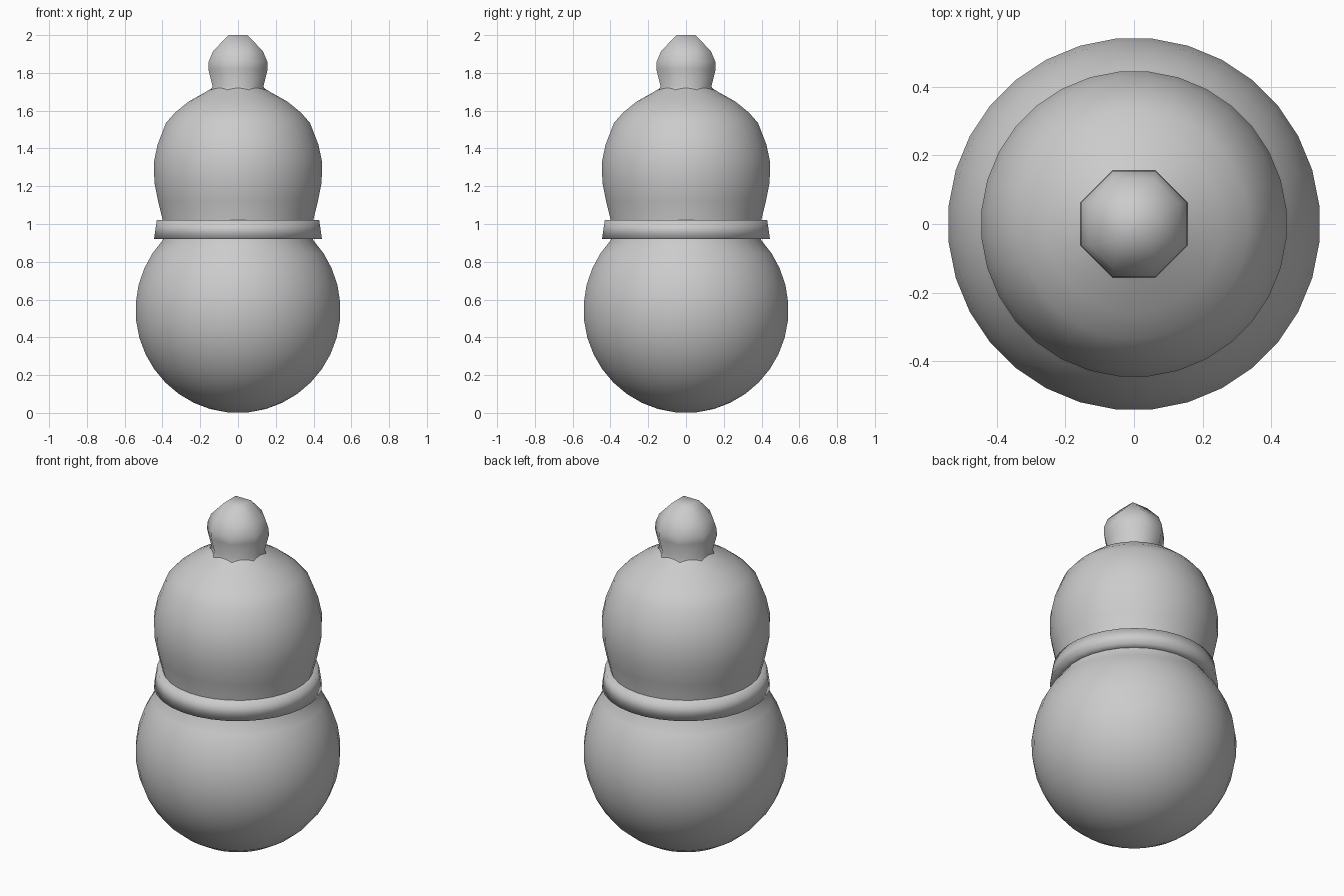
import bpy, bmesh
from math import sin, cos, pi, radians

if "Cube" in bpy.data.objects:
    bpy.data.objects.remove(bpy.data.objects["Cube"])


def loft(name, rings, angle, cap_top=False, cap_bottom=False):
    """Skin a stack of equally sized point rings, listed bottom to top."""
    bm = bmesh.new()
    rows = [[bm.verts.new(p) for p in ring] for ring in rings]
    n = len(rows[0])
    for low, high in zip(rows, rows[1:]):
        for i in range(n):
            j = (i + 1) % n
            bm.faces.new((low[i], low[j], high[j], high[i]))
    if cap_bottom:
        bm.faces.new(rows[0][::-1])
    if cap_top:
        bm.faces.new(rows[-1])
    bmesh.ops.remove_doubles(bm, verts=bm.verts, dist=1e-4)
    mesh = bpy.data.meshes.new(name)
    bm.to_mesh(mesh)
    bm.free()
    ob = bpy.data.objects.new(name, mesh)
    bpy.context.collection.objects.link(ob)
    bpy.ops.object.select_all(action='DESELECT')
    ob.select_set(True)
    bpy.context.view_layer.objects.active = ob
    bpy.ops.object.shade_smooth_by_angle(angle=radians(angle))
    return ob


def circle(r, z, n=32):
    return [(r * cos((i + .5) * 2 * pi / n), r * sin((i + .5) * 2 * pi / n), z)
            for i in range(n)]


def octagon(a, b, z):
    """Octagon with sides at distance a and half side length b."""
    return [(x, y, z) for x, y in ((a, -b), (a, b), (b, a), (-b, a),
                                   (-a, b), (-a, -b), (-b, -a), (b, -a))]


# Body: round base flowing through the waist into the domed upper half
R = 0.545
base = [(R * sin(t), R - R * cos(t)) for t in
        [radians(6 + i * 127 / 13) for i in range(14)]]
upper = [(0.397, 0.97), (0.40, 1.02), (0.425, 1.12), (0.445, 1.22),
         (0.447, 1.33), (0.428, 1.42), (0.383, 1.535), (0.335, 1.59),
         (0.26, 1.65), (0.175, 1.697), (0.13, 1.725)]
loft("body", [circle(r, z) for r, z in base + upper], 50, cap_bottom=True)

# Waist band: slightly tapered collar
band = [(0.385, 0.92), (0.447, 0.92), (0.432, 1.02), (0.385, 1.02)]
loft("waist_band", [circle(r, z) for r, z in band], 100)

# Top knob: faceted eight-sided ball
knob = [(0.15, 0.06, 1.69), (0.135, 0.055, 1.73), (0.157, 0.062, 1.82),
        (0.155, 0.062, 1.86), (0.132, 0.06, 1.915), (0.05, 0.05, 2.0)]
loft("top_knob", [octagon(a, b, z) for a, b, z in knob], 60, cap_top=True)
